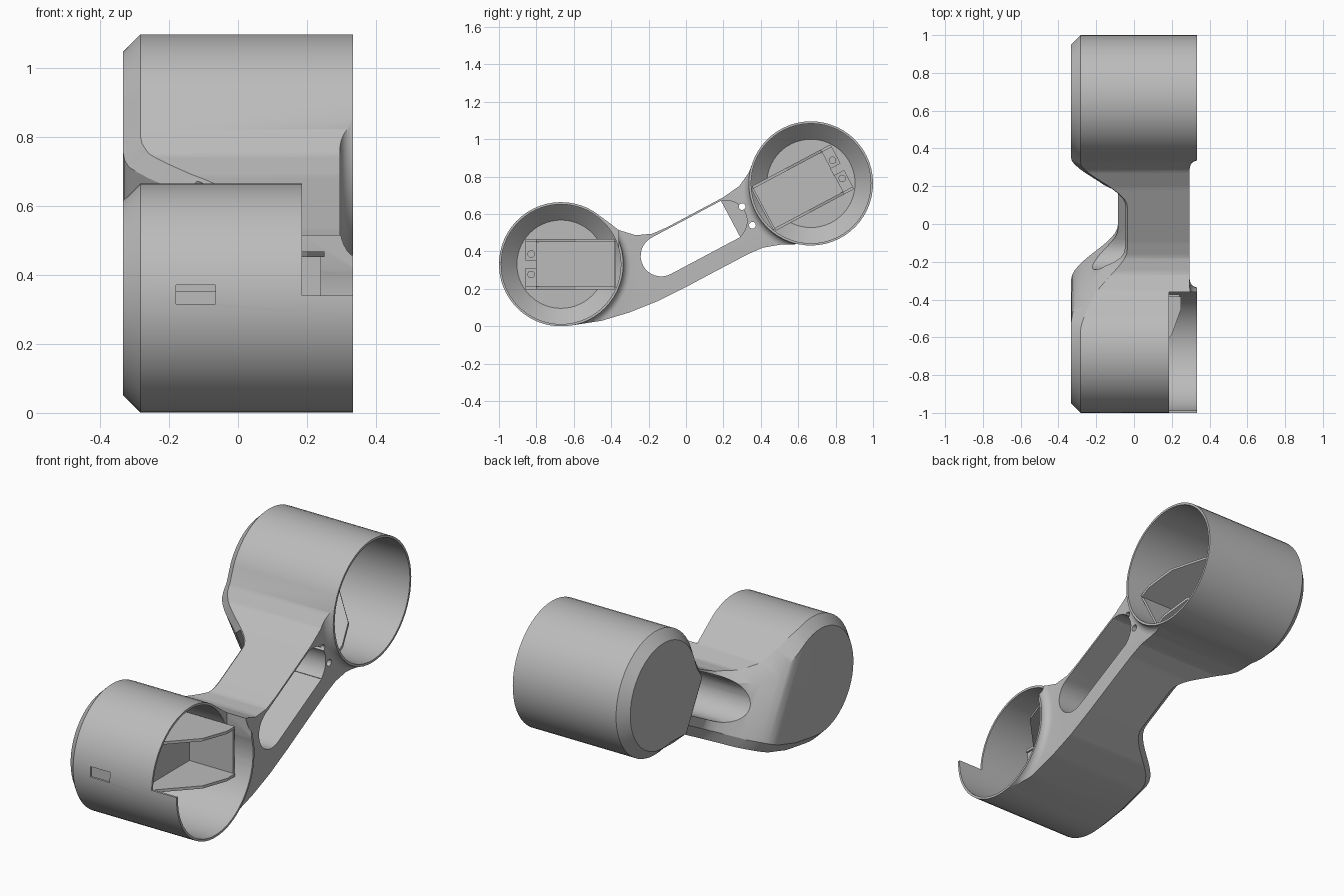
import bpy, bmesh, math
from mathutils import Matrix, Vector

if "Cube" in bpy.data.objects:
    bpy.data.objects.remove(bpy.data.objects["Cube"], do_unlink=True)

grey = bpy.data.materials.new("plain_grey")
grey.use_nodes = True
grey.diffuse_color = (0.5, 0.5, 0.5, 1)
grey.node_tree.nodes["Principled BSDF"].inputs["Base Color"].default_value = (0.5, 0.5, 0.5, 1)

CUP_A, CUP_B, R = (-0.668, 0.332), (0.668, 0.764), 0.332
TILT = math.radians(28)
HALF, CHAMFER = 0.333, 0.05


def make(name, bm):
    bmesh.ops.recalc_face_normals(bm, faces=bm.faces)
    mesh = bpy.data.meshes.new(name)
    bm.to_mesh(mesh)
    bm.free()
    ob = bpy.data.objects.new(name, mesh)
    bpy.context.collection.objects.link(ob)
    mesh.materials.append(grey)
    return ob


def place(ob, centre=(0, 0), angle=0):
    ob.data.transform(Matrix.Translation((0, *centre)) @ Matrix.Rotation(angle, 4, 'X'))
    return ob


def box(name, x, y, z):
    bm = bmesh.new()
    bmesh.ops.create_cube(bm, size=1)
    for v in bm.verts:
        v.co = [lo + (c + 0.5) * (hi - lo) for c, (lo, hi) in zip(v.co, (x, y, z))]
    return make(name, bm)


def prism(name, points, direction):
    bm = bmesh.new()
    face = bm.faces.new([bm.verts.new(p) for p in points])
    new = bmesh.ops.extrude_face_region(bm, geom=[face])["geom"]
    bmesh.ops.translate(bm, vec=direction, verts=[g for g in new if isinstance(g, bmesh.types.BMVert)])
    return make(name, bm)


def lathe(name, profile, centre, steps=56):
    # Revolve (x, radius) points about the x axis
    bm = bmesh.new()
    rings = []
    for x, r in profile:
        rings.append([bm.verts.new((x, r * math.cos(math.tau * i / steps), r * math.sin(math.tau * i / steps)))
                      for i in range(steps)])
    for a, b in zip(rings, rings[1:]):
        for i in range(steps):
            bm.faces.new((a[i - 1], a[i], b[i], b[i - 1]))
    bm.faces.new(rings[0])
    bm.faces.new(rings[-1])
    return place(make(name, bm), centre)


def cut(ob, cutter):
    mod = ob.modifiers.new("cut", 'BOOLEAN')
    mod.object, mod.operation, mod.solver = cutter, 'DIFFERENCE', 'EXACT'
    bpy.context.view_layer.objects.active = ob
    bpy.ops.object.modifier_apply(modifier=mod.name)
    bpy.data.objects.remove(cutter, do_unlink=True)


def arc(centre, start, end, steps, r=R):
    angles = [math.radians(start + (end - start) * i / steps) for i in range(steps + 1)]
    return [(centre[0] + r * math.cos(a), centre[1] + r * math.sin(a)) for a in angles]


def smooth(t):
    t = min(max(t, 0), 1)
    return t * t * (3 - 2 * t)


def waist(u):
    # How far the closed side is drawn in along the arm
    return 0.248 * (smooth((u + 0.2) / 0.32) - smooth((u - 0.38) / 0.28))


# Side outline: two round ends joined by the sloping arm
lower = [(-0.45, 0.03), (-0.3, 0.075), (-0.15, 0.135), (0, 0.21), (0.15, 0.29),
         (0.33, 0.385), (0.41, 0.42), (0.5, 0.436)]
upper = [(0.335, 0.82), (0.285, 0.75), (0.2, 0.69), (-0.1, 0.53), (-0.18, 0.495),
         (-0.27, 0.487), (-0.36, 0.515), (-0.43, 0.568)]
outline = arc(CUP_A, 58, 280, 34) + lower + arc(CUP_B, 258, 515, 40) + upper

# Body: prism with a chamfered closed side, then drawn in at the waist
bm = bmesh.new()
count = len(outline)
inner = []
for i, p in enumerate(outline):
    before, after = Vector(outline[i - 1]), Vector(outline[(i + 1) % count])
    t = (after - before).normalized()
    inner.append((p[0] - t.y * CHAMFER, p[1] + t.x * CHAMFER))
loops = [[bm.verts.new((x, *p)) for p in pts]
         for x, pts in ((HALF, outline), (CHAMFER - HALF, outline), (-HALF, inner))]
for a, b in zip(loops, loops[1:]):
    for i in range(count):
        bm.faces.new((a[i - 1], a[i], b[i], b[i - 1]))
bm.faces.new(loops[0])
bm.faces.new(loops[-1])
bmesh.ops.recalc_face_normals(bm, faces=bm.faces)
along = Vector((0, math.cos(TILT), math.sin(TILT)))
for i in range(33):
    u = -0.2 + i * 0.027
    bmesh.ops.bisect_plane(bm, geom=bm.verts[:] + bm.edges[:] + bm.faces[:], dist=1e-5,
                           plane_co=along * u, plane_no=along)
for v in bm.verts:
    if v.co.x < 0:
        v.co.x += waist(v.co.dot(along))
body = make("body", bm)

# Hollow cups with a sloped inner floor edge
for c in (CUP_A, CUP_B):
    cut(body, lathe("cavity", [(-0.31, 0.01), (-0.31, 0.236), (-0.225, 0.32), (0.45, 0.32), (0.45, 0.01)], c))

# Lower the open side of the arm, leaving a fillet round each cup
relief = box("relief", (0.295, 0.5), (-0.667, 0.667), (-0.2, 1.3))
fillet = [(0.25, R + 0.042)] + [(0.337 - 0.042 * math.cos(a), R + 0.042 - 0.042 * math.sin(a))
                               for a in [math.radians(d) for d in range(0, 91, 15)]] + [(0.6, R)]
for c in (CUP_A, CUP_B):
    cut(relief, lathe("fillet", fillet, c))
cut(body, relief)

# Front notch and small port window
cut(body, box("notch", (0.185, 0.5), (-1.1, -0.36), (0.34, 0.8)))
cut(body, box("port", (-0.18, -0.065), (-1.1, -0.94), (0.315, 0.37)))

# Long slot through the arm, shallower at its upper end
MID, SR = 0.395, 0.11
low_end = arc((0.06, MID), 90, 270, 16, SR)
full = low_end + [(0.48, MID - SR), (0.48, MID + SR)]
shallow = low_end + arc((0.455, MID), -90, 90, 16, SR)
for pts, x0 in ((full, -0.5), (shallow, -0.1)):
    cut(body, place(prism("slot", [(x0, *p) for p in pts], (1.1, 0, 0)), angle=TILT))

# Two screw holes beside the slot
for c in ((0.3, 0.64), (0.355, 0.54)):
    cut(body, lathe("screw_hole", [(-0.5, 0.018), (0.5, 0.018)], c, 16))


# Inner holder in each cup: raised bed, sloping shelves, end wall, screw tabs
def holder(prefix, centre, angle):
    parts = [box(prefix + "_bed", (-0.27, -0.02), (-0.13, 0.29), (-0.125, 0.125)),
             box(prefix + "_end_wall", (-0.2, 0.24), (0.283, 0.295), (-0.125, 0.125))]
    shelf = [(-0.27, -0.19), (-0.27, 0.285), (0.25, 0.285), (0.25, 0.22), (0.2, 0.08), (0, -0.13), (0, -0.19)]
    for side, tag in ((-1, "_lower"), (1, "_upper")):
        z0 = 0.12 if side > 0 else -0.135
        parts.append(prism(prefix + tag + "_shelf", [(x, y, z0) for x, y in shelf], (0, 0, 0.015)))
        zs = sorted((side * 0.02, side * 0.13))
        parts.append(box(prefix + tag + "_tab", (-0.27, -0.01), (-0.19, -0.13), zs))
        parts.append(lathe(prefix + tag + "_screw", [(-0.05, 0.02), (0, 0.02)], (-0.16, side * 0.055), 16))
    for p in parts:
        place(p, centre, angle)


holder("front_holder", CUP_A, 0)
holder("back_holder", CUP_B, TILT + math.pi)

# Smooth rounds, crisp edges
bpy.ops.object.select_all(action='DESELECT')
body.select_set(True)
bpy.context.view_layer.objects.active = body
bpy.ops.object.shade_smooth_by_angle(angle=math.radians(28))
